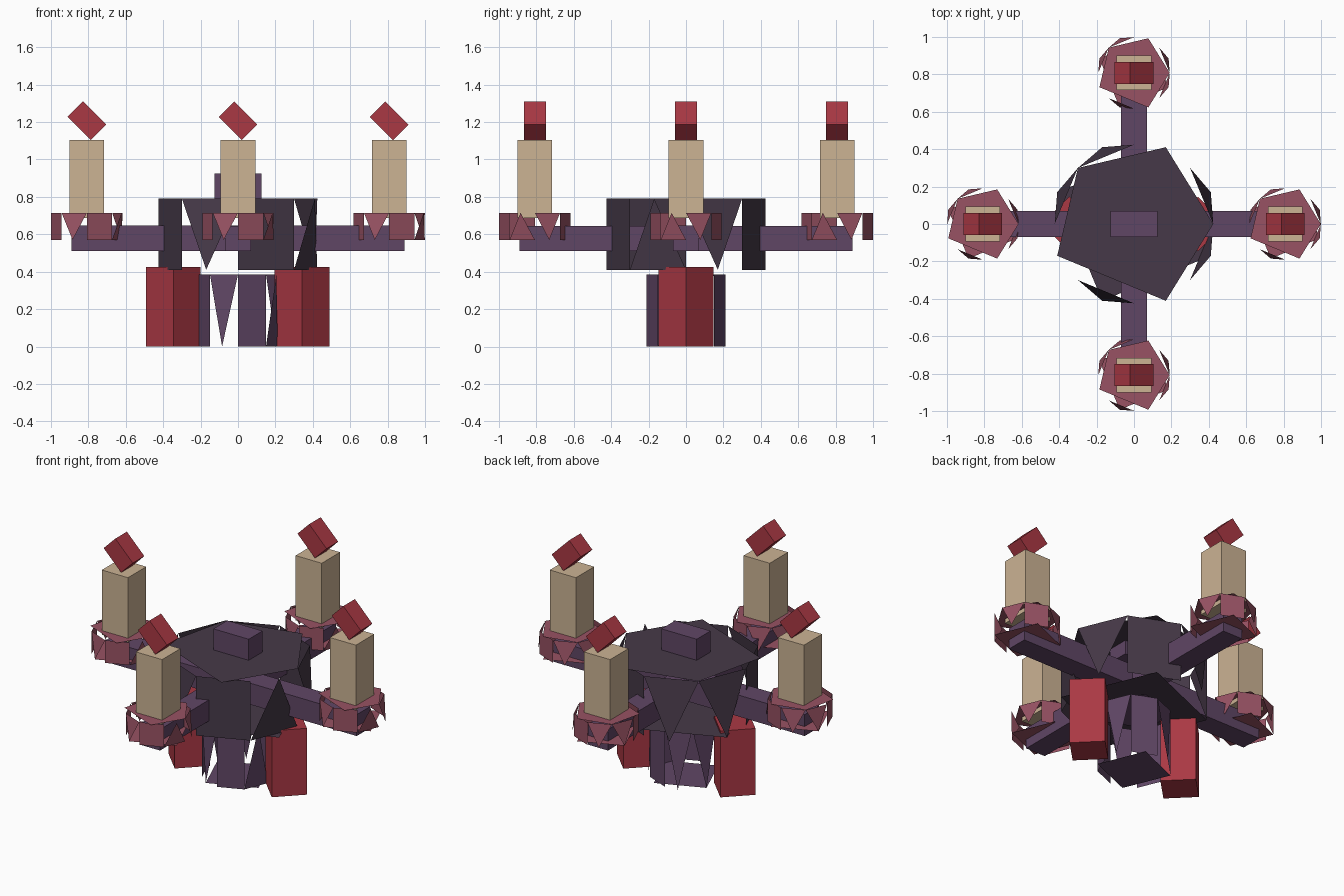
import bpy, bmesh, math
from mathutils import Matrix

cube = bpy.data.objects.get("Cube")
if cube:
    bpy.data.objects.remove(cube, do_unlink=True)


def material(name, rgb):
    lin = [((c / 255 + 0.055) / 1.055) ** 2.4 for c in rgb] + [1.0]
    m = bpy.data.materials.new(name)
    m.use_nodes = True
    m.diffuse_color = lin
    m.node_tree.nodes["Principled BSDF"].inputs["Base Color"].default_value = lin
    return m


DARK = material("dark plum", (70, 57, 72))
PURPLE = material("purple", (96, 70, 101))
ROSE = material("dusty rose", (152, 82, 99))
WAX = material("wax tan", (204, 179, 148))
RED = material("deep red", (170, 56, 68))


def finish(name, bm, mat, loc):
    me = bpy.data.meshes.new(name)
    bm.to_mesh(me)
    bm.free()
    me.materials.append(mat)
    ob = bpy.data.objects.new(name, me)
    ob.location = loc
    bpy.context.collection.objects.link(ob)
    return ob


def box(name, size, loc, mat, axis="Z", angle=0):
    bm = bmesh.new()
    bmesh.ops.create_cube(bm, size=1)
    bmesh.ops.scale(bm, vec=size, verts=bm.verts)
    bmesh.ops.rotate(bm, matrix=Matrix.Rotation(math.radians(angle), 3, axis), verts=bm.verts)
    return finish(name, bm, mat, loc)


# Walls of the faceted drum: q = full panel, v = point down, a = point up
WALLS = "qvvqvqa"
WALLS = "v" + WALLS
TOP_CAP = (0, 3, 6, 9, 13)      # steps of 22.5 degrees
BOTTOM_CAP = (15, 11, 7, 3)


def drum(name, radius, z0, z1, loc, mat):
    """Open-sided faceted drum with a five-cornered top and a square base."""
    bm = bmesh.new()

    def p(step, z):
        a = math.radians(22.5 * step)
        r = radius * (1.048 if step % 2 else 1.0)
        return bm.verts.new((r * math.cos(a), r * math.sin(a), z))

    bm.faces.new([p(s, z1) for s in TOP_CAP])
    bm.faces.new([p(s, z0) for s in BOTTOM_CAP])
    for i, kind in enumerate(WALLS):
        a, mid, b = 2 * i, 2 * i + 1, 2 * i + 2
        if kind == "q":
            corners = [(a, z0), (b, z0), (b, z1), (a, z1)]
        elif kind == "v":
            corners = [(mid, z0), (b, z1), (a, z1)]
        else:
            corners = [(a, z0), (b, z0), (mid, z1)]
        bm.faces.new([p(*c) for c in corners])
    return finish(name, bm, mat, loc)


# Central body
drum("hub", 0.424, 0.41, 0.79, (0, 0, 0), DARK)
drum("lower_hub", 0.212, 0.0, 0.385, (0, 0, 0), PURPLE)
box("top_knob", (0.25, 0.14, 0.225), (0, 0, 0.8125), PURPLE)

# Crossed arms
box("arm_side_to_side", (1.78, 0.14, 0.137), (0, 0, 0.578), PURPLE)
box("arm_front_to_back", (0.14, 1.78, 0.135), (0, 0, 0.578), PURPLE)

# Hanging blocks, turned on their corners
for side, x in (("left", 0.342), ("right", -0.346)):
    box("hanging_block_" + side, (0.207, 0.207, 0.425), (x, 0, 0.2125), RED, "Z", 45)

# Cup, candle and flame at each arm end
for side, dx, dy in (("left", 1, 0), ("right", -1, 0), ("back", 0, 1), ("front", 0, -1)):
    x, y = 0.808 * dx, 0.808 * dy
    drum("cup_" + side, 0.191, 0.57, 0.715, (x, y, 0), ROSE)
    box("candle_" + side, (0.185, 0.185, 0.415), (x, y, 0.8955), WAX)
    box("flame_" + side, (0.175, 0.117, 0.117), (x, y, 1.207), RED, "Y", 45)
